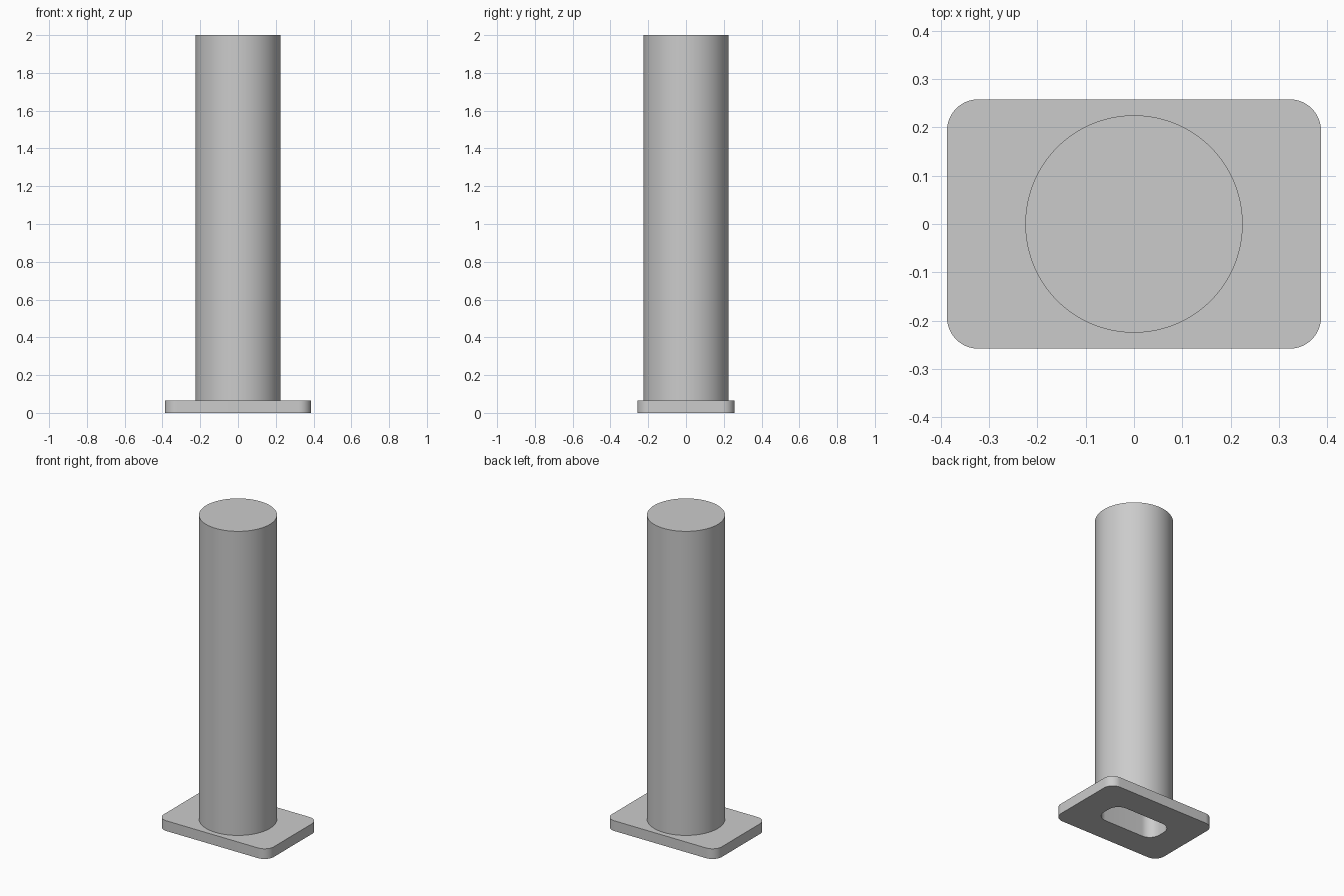
import bpy, bmesh, math

if "Cube" in bpy.data.objects:
    bpy.data.objects.remove(bpy.data.objects["Cube"])

metal = bpy.data.materials.new("light grey")
metal.diffuse_color = (0.6, 0.6, 0.6, 1)
metal.use_nodes = True
metal.node_tree.nodes["Principled BSDF"].inputs["Base Color"].default_value = metal.diffuse_color


def rounded_outline(hx, hy, r, steps=12):
    """Counter-clockwise rounded rectangle; r = hx = hy gives a circle."""
    pts = []
    for q, (sx, sy) in enumerate([(1, 1), (-1, 1), (-1, -1), (1, -1)]):
        for i in range(steps + 1):
            a = math.pi / 2 * (q + i / steps)
            pts.append((sx * (hx - r) + r * math.cos(a),
                        sy * (hy - r) + r * math.sin(a)))
    return pts


def extrude_outline(name, pts, z0, z1):
    bm = bmesh.new()
    face = bm.faces.new([bm.verts.new((x, y, z0)) for x, y in pts])
    top = bmesh.ops.extrude_face_region(bm, geom=[face])["geom"]
    bmesh.ops.translate(bm, vec=(0, 0, z1 - z0),
                        verts=[g for g in top if isinstance(g, bmesh.types.BMVert)])
    bmesh.ops.remove_doubles(bm, verts=bm.verts, dist=1e-5)
    bmesh.ops.recalc_face_normals(bm, faces=bm.faces)
    me = bpy.data.meshes.new(name)
    bm.to_mesh(me)
    bm.free()
    me.materials.append(metal)
    ob = bpy.data.objects.new(name, me)
    bpy.context.collection.objects.link(ob)
    return ob


PLATE_TOP, SLOT_TOP = 0.065, 0.45

# Base plate and the round column standing on it
plate = extrude_outline("base_plate", rounded_outline(0.387, 0.258, 0.065), 0, PLATE_TOP)
column = extrude_outline("column", rounded_outline(0.225, 0.225, 0.225, 24), PLATE_TOP, 2)

# Blind slot running up from the underside
cutter = extrude_outline("slot_cutter", rounded_outline(0.207, 0.092, 0.07), -0.1, SLOT_TOP)
cutter.hide_render = True

for ob in (plate, column):
    mod = ob.modifiers.new("slot", "BOOLEAN")
    mod.operation = "DIFFERENCE"
    mod.solver = "EXACT"
    mod.object = cutter
    bpy.ops.object.select_all(action="DESELECT")
    ob.select_set(True)
    bpy.context.view_layer.objects.active = ob
    bpy.ops.object.modifier_apply(modifier=mod.name)
    bpy.ops.object.shade_smooth_by_angle(angle=math.radians(30))

bpy.data.objects.remove(cutter)
